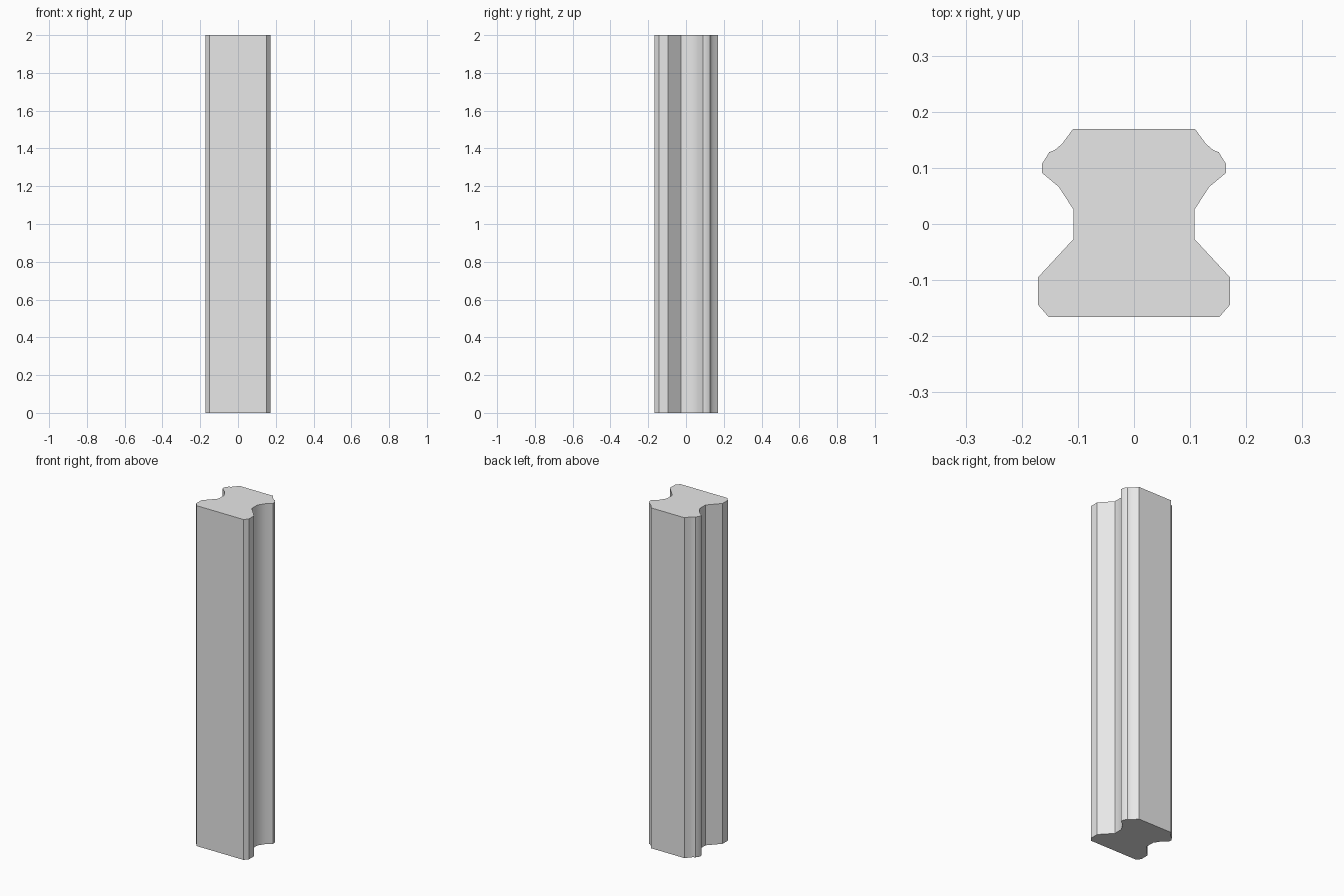
import bpy
import bmesh
from math import radians

cube = bpy.data.objects.get("Cube")
if cube:
    bpy.data.objects.remove(cube, do_unlink=True)

HEIGHT = 2.0

# Left half of the cross-section, front to back
half = [(0.152, -0.166), (0.171, -0.144), (0.171, -0.095), (0.108, -0.027),
        (0.108, 0.026), (0.134, 0.066), (0.164, 0.091), (0.164, 0.107),
        (0.151, 0.128), (0.141, 0.132), (0.128, 0.143), (0.109, 0.169)]
outline = half + [(-x, y) for x, y in reversed(half)]

# Plain grey material
grey = bpy.data.materials.new("light grey")
grey.use_nodes = True
colour = (0.8, 0.8, 0.8, 1)
grey.diffuse_color = colour
grey.node_tree.nodes["Principled BSDF"].inputs["Base Color"].default_value = colour

# Extrude the outline into the moulded rail
bm = bmesh.new()
base = bm.faces.new([bm.verts.new((x, y, 0)) for x, y in outline])
top = bmesh.ops.extrude_face_region(bm, geom=[base], use_keep_orig=True)["geom"]
bmesh.ops.translate(bm, vec=(0, 0, HEIGHT),
                    verts=[v for v in top if isinstance(v, bmesh.types.BMVert)])
bmesh.ops.recalc_face_normals(bm, faces=bm.faces)
mesh = bpy.data.meshes.new("moulded_rail")
bm.to_mesh(mesh)
bm.free()
mesh.materials.append(grey)

rail = bpy.data.objects.new("moulded_rail", mesh)
bpy.context.collection.objects.link(rail)

# Soften the shallow curves and keep the corners crisp
bpy.ops.object.select_all(action="DESELECT")
rail.select_set(True)
bpy.context.view_layer.objects.active = rail
bpy.ops.object.shade_smooth_by_angle(angle=radians(35))
